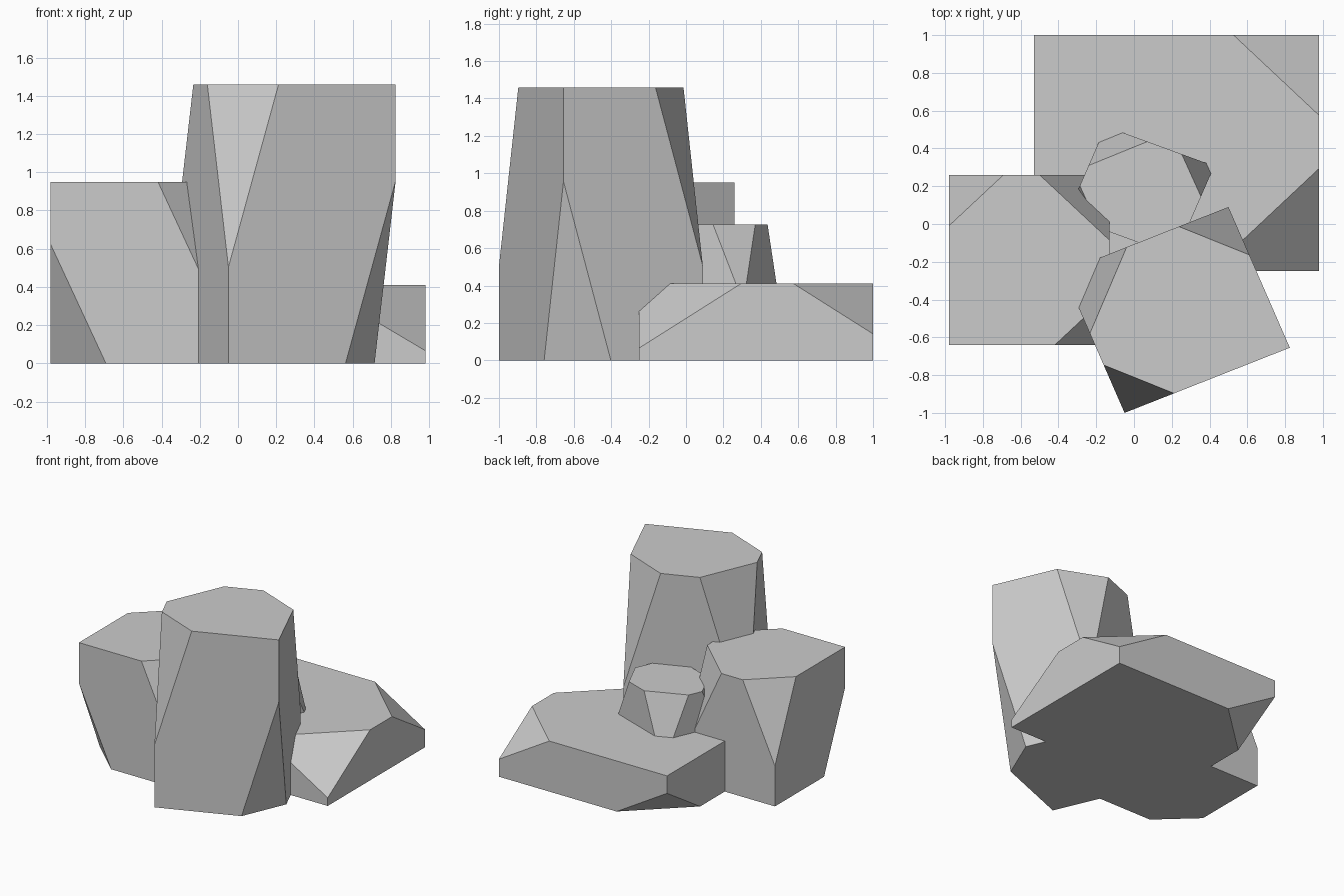
import bpy, bmesh
from mathutils import Vector, Matrix

if "Cube" in bpy.data.objects:
    bpy.data.objects.remove(bpy.data.objects["Cube"])

# Corner cuts shared by every rock: corner signs and size factor
CUT = Vector((0.34, 0.30, 0.655))
CORNERS = [((-1, 1, 1), 1.0), ((1, -1, 1), 1.0), ((-1, -1, -1), 1.0), ((1, 1, 1), 1.28)]


def rock(name, center, ex, ey, z0, z1):
    """Unit cube with chipped corners, stretched along the plan vectors ex and ey."""
    bm = bmesh.new()
    bmesh.ops.create_cube(bm, size=1.0)
    for signs, k in CORNERS:
        s = Vector(signs)
        normal = Vector((s[i] / CUT[i] for i in range(3))).normalized()
        point = s * 0.5 - Vector((s.x * CUT.x * k, 0, 0))
        res = bmesh.ops.bisect_plane(bm, geom=bm.verts[:] + bm.edges[:] + bm.faces[:],
                                     plane_co=point, plane_no=normal, clear_outer=True)
        rim = [g for g in res["geom_cut"] if isinstance(g, bmesh.types.BMEdge)]
        bmesh.ops.edgeloop_fill(bm, edges=rim)
    bm.transform(Matrix(((ex[0], ey[0], 0, center[0]),
                         (ex[1], ey[1], 0, center[1]),
                         (0, 0, z1 - z0, (z0 + z1) / 2),
                         (0, 0, 0, 1))))
    bmesh.ops.recalc_face_normals(bm, faces=bm.faces[:])
    mesh = bpy.data.meshes.new(name)
    bm.to_mesh(mesh)
    bm.free()
    obj = bpy.data.objects.new(name, mesh)
    bpy.context.collection.objects.link(obj)
    return obj


# Medium rock on the left
rock("left_rock", (-0.555, -0.19), (0.85, 0), (0, 0.90), 0, 0.95)
# Wide low slab at the back
rock("back_slab", (0.225, 0.375), (0, -1.25), (1.51, 0), 0, 0.41)
# Tall rock in front
rock("tall_rock", (0.225, -0.455), (-0.325, 0.745), (-0.875, -0.345), 0, 1.46)
# Small rock resting in the middle
rock("small_rock", (0.034, 0.174), (0.207, 0.476), (-0.575, 0.21), 0.085, 0.725)
